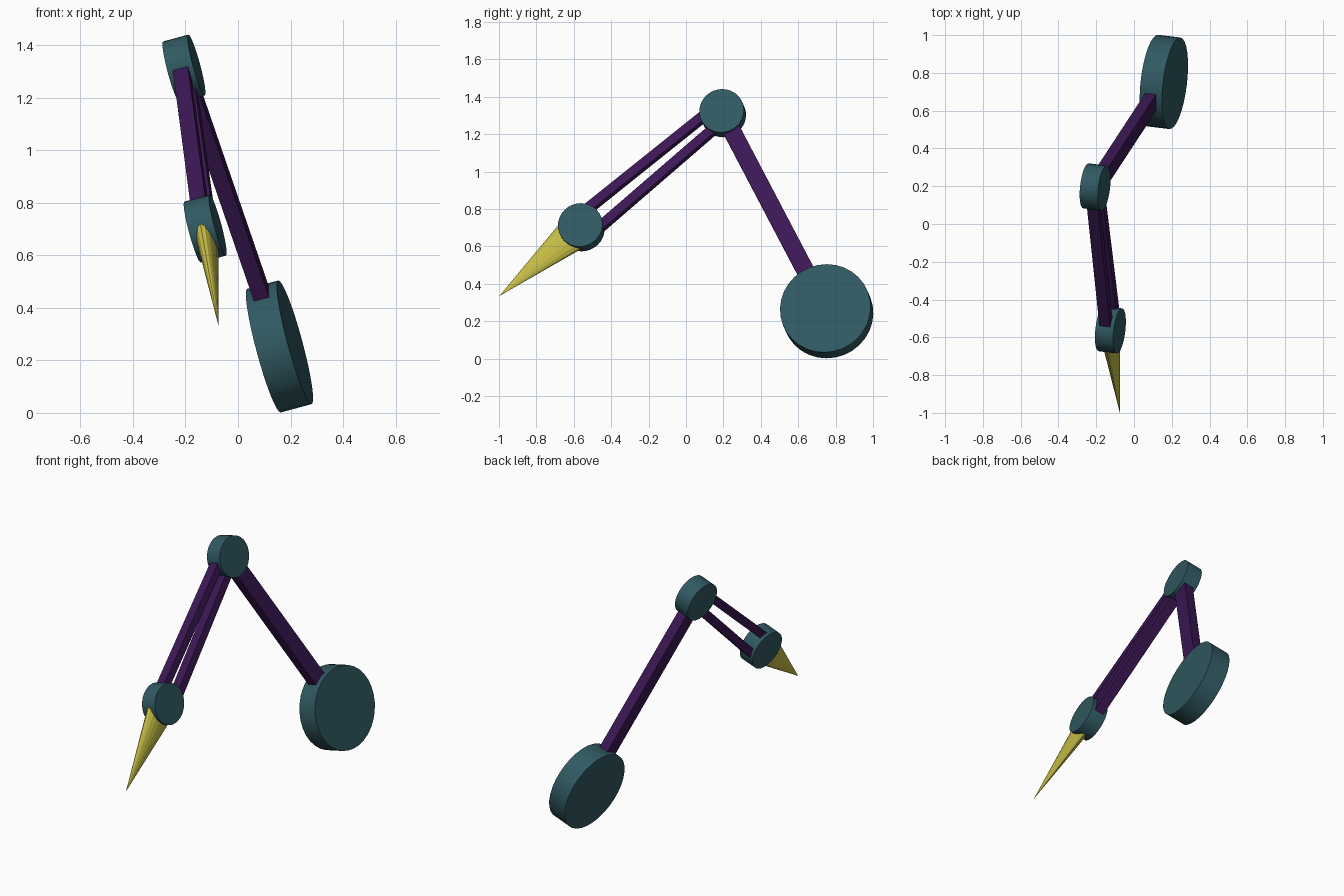
import bpy, bmesh
from mathutils import Vector, Matrix

if "Cube" in bpy.data.objects:
    bpy.data.objects.remove(bpy.data.objects["Cube"])

# The whole arm lies in one tilted plane; AXIS is its normal (hinge direction)
AXIS = Vector((0.959, -0.115, 0.259)).normalized()
BASE = Vector((0.158, 0.752, 0.253))
ELBOW = Vector((-0.206, 0.196, 1.312))
WRIST = Vector((-0.125, -0.560, 0.702))
TIP = Vector((-0.075, -0.999, 0.334))


def material(name, rgb):
    m = bpy.data.materials.new(name)
    m.diffuse_color = (*rgb, 1)
    m.use_nodes = True
    m.node_tree.nodes["Principled BSDF"].inputs["Base Color"].default_value = m.diffuse_color
    return m


TEAL = material("teal", (0.03, 0.10, 0.12))
PURPLE = material("purple", (0.045, 0.009, 0.09))
YELLOW = material("yellow", (0.55, 0.50, 0.06))


def frame(origin, z, x):
    """Matrix placing local Z along z and local X as near as possible to x."""
    z = z.normalized()
    x = (x - z * x.dot(z)).normalized()
    m = Matrix((x, z.cross(x), z)).transposed().to_4x4()
    m.translation = origin
    return m


def finish(bm, name, mat, smooth=False):
    me = bpy.data.meshes.new(name)
    bmesh.ops.recalc_face_normals(bm, faces=bm.faces)
    bm.to_mesh(me)
    bm.free()
    me.materials.append(mat)
    ob = bpy.data.objects.new(name, me)
    bpy.context.collection.objects.link(ob)
    if smooth:
        bpy.ops.object.select_all(action='DESELECT')
        ob.select_set(True)
        bpy.context.view_layer.objects.active = ob
        bpy.ops.object.shade_smooth_by_angle(angle=0.6)


def disc(name, centre, radius, thickness):
    bm = bmesh.new()
    bmesh.ops.create_cone(bm, cap_ends=True, segments=32, radius1=radius,
                          radius2=radius, depth=thickness,
                          matrix=frame(centre, AXIS, Vector((0, 0, 1))))
    finish(bm, name, TEAL, True)


def bar(name, a, b, width, thickness):
    """Square-section bar between two points, thickness along the hinge axis."""
    bm = bmesh.new()
    scale = Matrix.Diagonal((thickness, width, (b - a).length, 1))
    bmesh.ops.create_cube(bm, size=1,
                          matrix=frame((a + b) / 2, b - a, AXIS) @ scale)
    finish(bm, name, PURPLE)


# Hinge discs
disc("base_disc", BASE, 0.244, 0.123)
disc("elbow_disc", ELBOW, 0.12, 0.1)
disc("wrist_disc", WRIST, 0.12, 0.1)

# Upper arm and the two forearm struts, which close up towards the elbow
bar("upper_arm", BASE, ELBOW, 0.095, 0.06)
up = AXIS.cross(WRIST - ELBOW).normalized()
if up.z < 0:
    up = -up
for name, at_elbow, at_wrist in (("forearm_upper", 0.053, 0.057),
                                 ("forearm_lower", -0.034, -0.068)):
    bar(name, ELBOW + up * at_elbow, WRIST + up * at_wrist, 0.049, 0.06)

# Flattened spike at the end
bm = bmesh.new()
length = (TIP - WRIST).length
bmesh.ops.create_cone(bm, cap_ends=True, segments=16, radius1=0.107, radius2=0,
                      depth=length,
                      matrix=frame((WRIST + TIP) / 2, TIP - WRIST, AXIS)
                      @ Matrix.Diagonal((0.41, 1, 1, 1)))
bmesh.ops.remove_doubles(bm, verts=bm.verts, dist=1e-5)
finish(bm, "spike", YELLOW)
